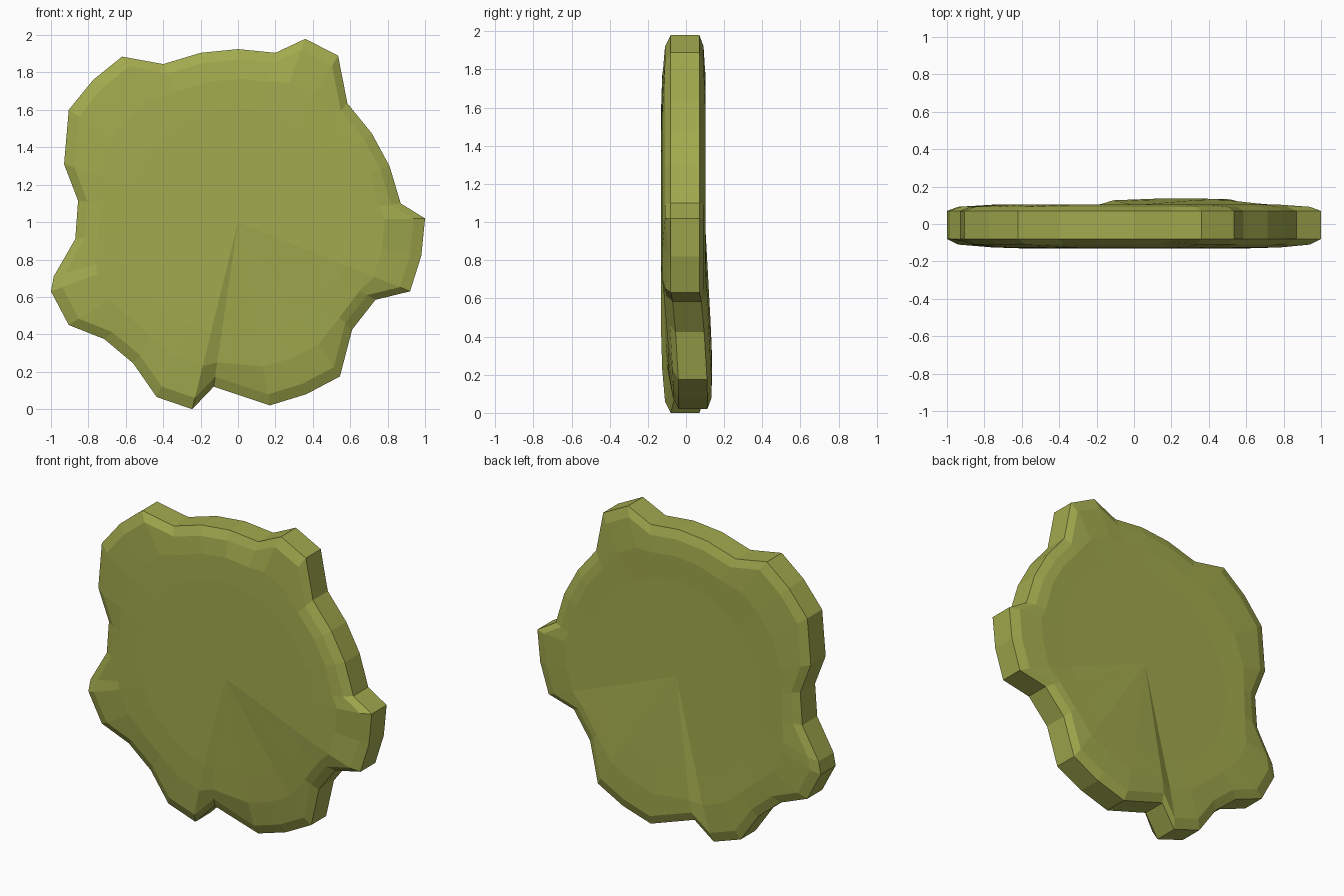
import bpy, bmesh, math
from mathutils import Vector

if "Cube" in bpy.data.objects:
    bpy.data.objects.remove(bpy.data.objects["Cube"])

# Ragged outline of the slab, clockwise from the top left (x, z)
OUTLINE = [(-0.62, 1.885), (-0.40, 1.845), (-0.20, 1.905), (0, 1.925), (0.20, 1.905),
           (0.36, 1.98), (0.535, 1.89), (0.585, 1.635), (0.715, 1.475), (0.81, 1.30),
           (0.87, 1.10), (1.0, 1.02), (0.98, 0.82), (0.92, 0.63), (0.735, 0.585),
           (0.61, 0.425), (0.545, 0.175), (0.365, 0.08), (0.17, 0.02), (-0.13, 0.12),
           (-0.245, 0.0), (-0.435, 0.065), (-0.56, 0.245), (-0.715, 0.375),
           (-0.905, 0.45), (-1.0, 0.63), (-0.985, 0.71), (-0.87, 0.91),
           (-0.855, 1.115), (-0.93, 1.31), (-0.905, 1.60), (-0.775, 1.76)]
# Lower right part is bent backwards
BEND = {14: 0.01, 15: 0.025, 16: 0.04, 17: 0.042, 18: 0.042, 19: 0.03}
# Lobes whose folds dip a little on the front
FOLD = {4: 0.015, 12: 0.02, 26: 0.02, 19: 0.01}

# Rings: outline scale, circle radius, blend to circle, front depth, back depth
RINGS = [(1.0, 1.0, 0.0, -0.08, 0.07),
         (0.94, 0.9, 0.0, -0.11, 0.092),
         (0.82, 0.77, 0.7, -0.125, 0.103),
         (0.64, 0.61, 1.0, -0.13, 0.10)]


def add_ring(bm, ring, side):
    scale, radius, blend, front, back = ring
    verts = []
    for i, (x, z) in enumerate(OUTLINE):
        p = Vector((x, z - 1))
        q = (p * scale).lerp(p.normalized() * radius, blend)
        y = (front if side == 0 else back) + BEND.get(i, 0) * (1 - 0.3 * blend)
        if side == 0 and 0.85 < scale < 1:
            y += FOLD.get(i, 0)
        verts.append(bm.verts.new((q.x, y, q.y + 1)))
    return verts


def bridge(bm, a, b):
    n = len(a)
    for i in range(n):
        j = (i + 1) % n
        bm.faces.new((a[i], a[j], b[j], b[i]))


# Slab: front and back faces stepped inward from a shared rim wall
bm = bmesh.new()
rims = []
for side in (0, 1):
    loops = [add_ring(bm, r, side) for r in RINGS]
    for a, b in zip(loops, loops[1:]):
        bridge(bm, a, b)
    inner = loops[-1]
    mid = bm.verts.new((0, RINGS[-1][3 + side], 1))
    for i in range(len(inner)):
        bm.faces.new((inner[i], inner[(i + 1) % len(inner)], mid))
    rims.append(loops[0])
bridge(bm, rims[0], rims[1])
bmesh.ops.recalc_face_normals(bm, faces=bm.faces)

mesh = bpy.data.meshes.new("ragged_slab")
bm.to_mesh(mesh)
bm.free()
slab = bpy.data.objects.new("ragged_slab", mesh)
bpy.context.collection.objects.link(slab)

mat = bpy.data.materials.new("olive_green")
mat.diffuse_color = (0.36, 0.40, 0.075, 1)
mat.use_nodes = True
mat.node_tree.nodes["Principled BSDF"].inputs["Base Color"].default_value = mat.diffuse_color
mesh.materials.append(mat)
